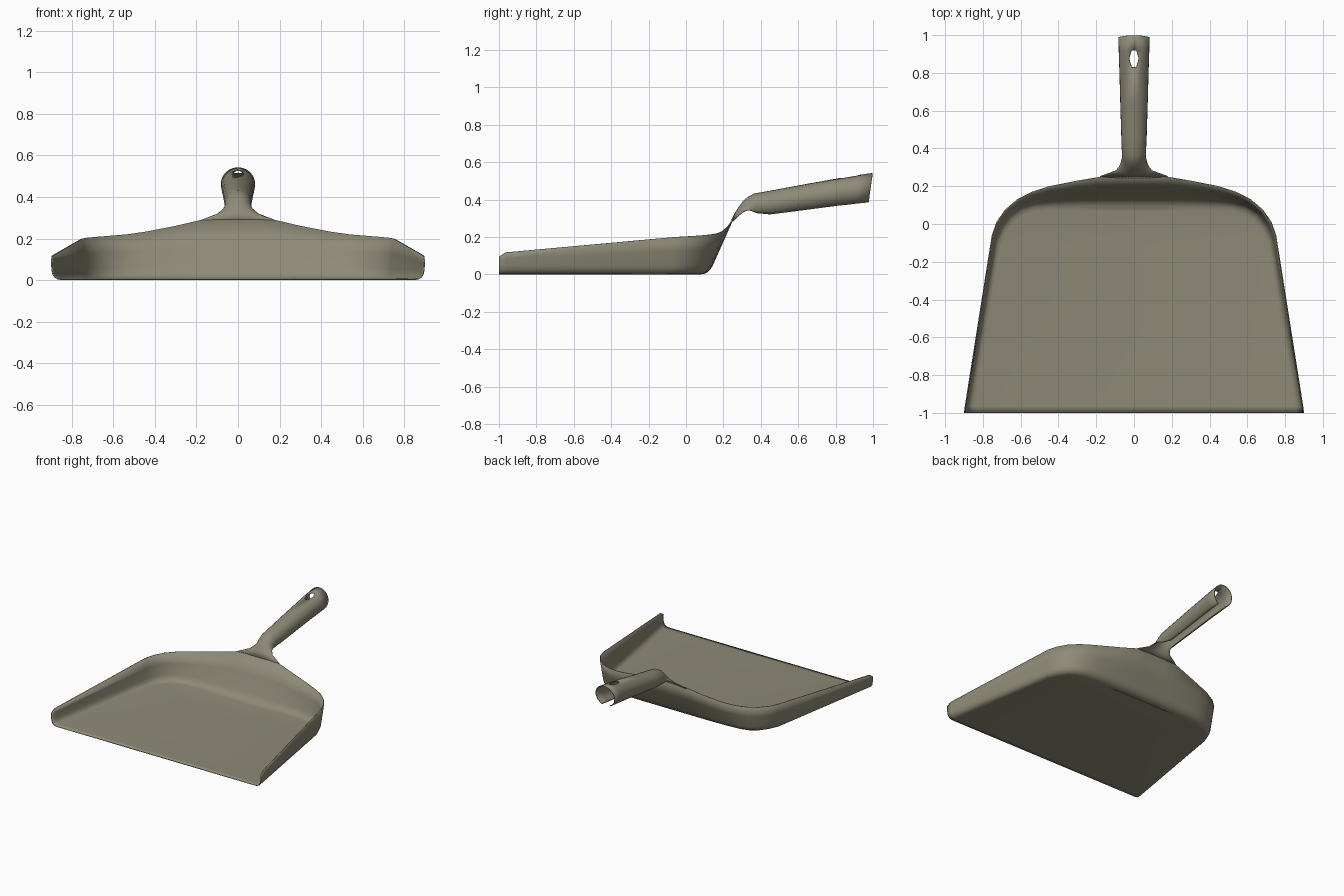
import bpy, bmesh
from math import sin, cos, radians
from mathutils import Vector

old = bpy.data.objects.get("Cube")
if old:
    bpy.data.objects.remove(old, do_unlink=True)

COLOUR = (0.27, 0.255, 0.185, 1)
plastic = bpy.data.materials.new("olive_grey_plastic")
plastic.use_nodes = True
plastic.diffuse_color = COLOUR
bsdf = plastic.node_tree.nodes["Principled BSDF"]
bsdf.inputs["Base Color"].default_value = COLOUR
bsdf.inputs["Roughness"].default_value = 0.6


def grid(bm, rows):
    """Skin a list of point rows with quads and return the vertex rows."""
    verts = [[bm.verts.new(p) for p in row] for row in rows]
    for a, b in zip(verts, verts[1:]):
        for i in range(len(a) - 1):
            bm.faces.new((a[i], a[i + 1], b[i + 1], b[i]))
    return verts


def finish(bm, name):
    """Turn a surface into a thin, smoothly shaded sheet."""
    bmesh.ops.recalc_face_normals(bm, faces=bm.faces)
    mesh = bpy.data.meshes.new(name)
    bm.to_mesh(mesh)
    bm.free()
    mesh.materials.append(plastic)
    ob = bpy.data.objects.new(name, mesh)
    bpy.context.collection.objects.link(ob)
    sheet = ob.modifiers.new("thickness", "SOLIDIFY")
    sheet.thickness = 0.006
    sheet.offset = 0
    bpy.ops.object.select_all(action="DESELECT")
    ob.select_set(True)
    bpy.context.view_layer.objects.active = ob
    bpy.ops.object.shade_smooth_by_angle(angle=radians(40))
    return ob


# Pan: floor corner (x, y) and rim (x, y, z), from front lip to back centre
STATIONS = [
    ((0.893, -1.0), (0.897, -1.0, 0.095)),
    ((0.887, -0.965), (0.893, -0.965, 0.118)),
    ((0.735, -0.08), (0.75, -0.06, 0.2)),
    ((0.705, -0.01), (0.725, 0.01, 0.204)),
    ((0.66, 0.05), (0.68, 0.075, 0.208)),
    ((0.6, 0.09), (0.615, 0.13, 0.213)),
    ((0.53, 0.11), (0.54, 0.168, 0.219)),
    ((0.44, 0.117), (0.445, 0.198, 0.232)),
    ((0.3, 0.12), (0.3, 0.227, 0.26)),
    ((0.18, 0.12), (0.18, 0.247, 0.288)),
    ((0.09, 0.12), (0.09, 0.247, 0.29)),
]


def wall_profile(corner, rim):
    """Rounded foot followed by a straight wall up to the rim."""
    base, top = Vector((*corner, 0.003)), Vector(rim)
    outward = (top - base) * Vector((1, 1, 0))
    foot = base - outward.normalized() * 0.045
    heel = base.lerp(top, 0.05 / top.z)
    curve = [foot.lerp(base, t).lerp(base.lerp(heel, t), t)
             for t in (0, 0.25, 0.5, 0.75, 1)]
    return curve + [heel.lerp(top, 0.5), top]


half = [wall_profile(*s) for s in STATIONS]
mirrored = [[Vector((-p.x, p.y, p.z)) for p in row] for row in reversed(half)]
bm = bmesh.new()
rows = grid(bm, half + mirrored)
# Floor strips between opposite wall feet
n = len(rows)
for i in range(n // 2 - 1):
    bm.faces.new((rows[i][0], rows[i + 1][0], rows[n - 2 - i][0], rows[n - 1 - i][0]))
finish(bm, "pan")

# Handle: ridge y, ridge z, half width, arc half angle, lean of the section
SECTIONS = [
    (0.245, 0.29, 0.18, 5, 60),
    (0.265, 0.33, 0.097, 25, 55),
    (0.284, 0.36, 0.075, 48, 45),
    (0.305, 0.387, 0.066, 75, 30),
    (0.33, 0.411, 0.062, 100, 15),
    (0.365, 0.43, 0.061, 130, 5),
    (0.45, 0.445, 0.064, 154, 0),
    (0.65, 0.482, 0.07, 156, -3),
    (0.83, 0.514, 0.075, 156, -5),
    (0.875, 0.522, 0.077, 156, -5),
    (0.92, 0.529, 0.078, 156, -6),
    (0.998, 0.54, 0.08, 156, -8),
]
SEGMENTS = 20


def arc(y, z, width, angle, lean):
    """Open arc that hangs below a ridge point."""
    radius = width / sin(radians(min(angle, 90)))
    points = []
    for i in range(SEGMENTS + 1):
        a = radians(angle) * (2 * i / SEGMENTS - 1)
        drop = radius * (1 - cos(a))
        points.append(Vector((radius * sin(a), y + drop * sin(radians(lean)),
                              z - drop * cos(radians(lean)))))
    return points


bm = bmesh.new()
rows = grid(bm, [arc(*s) for s in SECTIONS])
# Hanging hole near the end of the handle
mid = SEGMENTS // 2
centres = [rows[r][mid] for r in (-3,)]
bmesh.ops.delete(bm, geom=centres, context="VERTS")
for r, squeeze in ((-4, 0.6), (-3, 1.25), (-2, 0.6)):
    for c in (mid - 1, mid + 1):
        rows[r][c].co.x *= squeeze
finish(bm, "handle")
